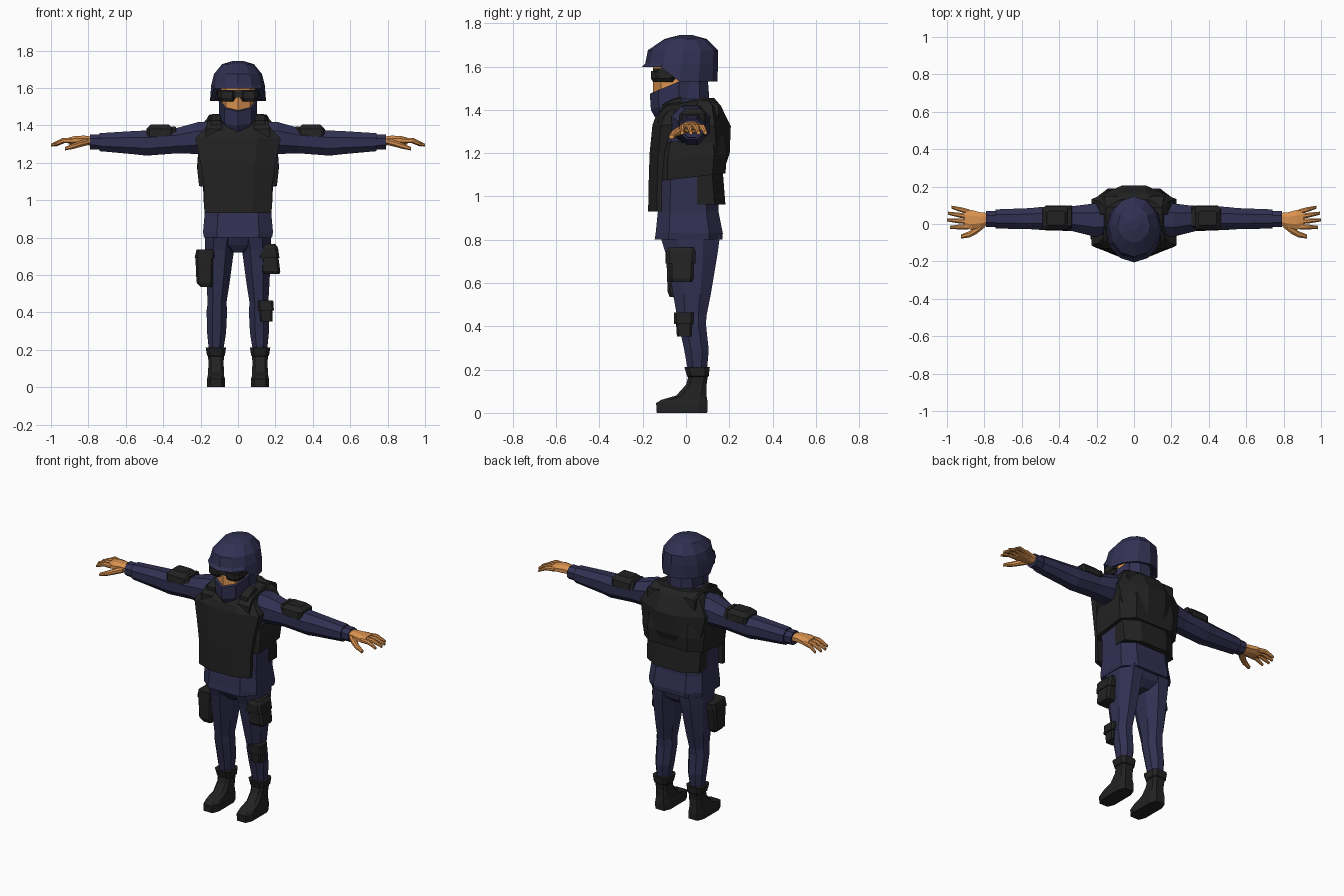
import bpy, bmesh, math
from mathutils import Vector


def material(name, rgb):
    m = bpy.data.materials.new(name)
    m.diffuse_color = (*rgb, 1)
    return m


NAVY = material("navy cloth", (0.031, 0.030, 0.085))
BLACK = material("black gear", (0.016, 0.016, 0.016))
SKIN = material("skin", (0.70, 0.29, 0.08))


def loft(name, strands, mat, side=1):
    """One object from strands; each strand is a list of rings skinned together. side=-1 mirrors x."""
    bm = bmesh.new()
    for rings in strands:
        vs = [[bm.verts.new((p[0] * side, p[1], p[2])) for p in r] for r in rings]
        n = len(vs[0])
        for a, b in zip(vs, vs[1:]):
            for i in range(n):
                bm.faces.new((a[i], a[(i + 1) % n], b[(i + 1) % n], b[i]))
        bm.faces.new(vs[0])
        bm.faces.new(vs[-1])
    bmesh.ops.recalc_face_normals(bm, faces=bm.faces)
    me = bpy.data.meshes.new(name)
    bm.to_mesh(me)
    bm.free()
    me.materials.append(mat)
    ob = bpy.data.objects.new(name, me)
    bpy.context.collection.objects.link(ob)
    return ob


def octo(axis, t, a0, a1, b0, b1, k=0.28):
    """Chamfered rectangle across an axis at position t."""
    da, db = k * (a1 - a0), k * (b1 - b0)
    pts = [(a0 + da, b0), (a1 - da, b0), (a1, b0 + db), (a1, b1 - db),
           (a1 - da, b1), (a0 + da, b1), (a0, b1 - db), (a0, b0 + db)]
    return [{"x": (t, a, b), "y": (a, t, b), "z": (a, b, t)}[axis] for a, b in pts]


def octs(axis, rows, k=0.28):
    return [octo(axis, *r, k=k) for r in rows]


def oval(cy, rx, ry, zfun, n):
    """Polygon with a corner pointing forward; height follows a rule of y."""
    out = []
    for i in range(n):
        a = 2 * math.pi * i / n
        y = cy - ry * math.cos(a)
        out.append((rx * math.sin(a), y, zfun(y)))
    return out


def slab(z, w, face, inner, flat=0.45, turn=0.04):
    """Armour plate section; the outer face is bent at two edges."""
    s = 1 if face < inner else -1
    return [(-w, inner, z), (-w, face + s * turn, z), (-w * flat, face, z),
            (w * flat, face, z), (w, face + s * turn, z), (w, inner, z)]


# Head: skin, mask and neck
loft("face", [[oval(-.03, .092, .122, lambda y, z=z: z, 8) for z in (1.42, 1.52, 1.64)]], SKIN)
loft("mask", [[oval(-.032, .080, .112, lambda y: 1.365 + (y + .15) * .3, 8),
               oval(-.034, .100, .128, lambda y: 1.40 + (y + .16) * .3, 8),
               oval(-.032, .103, .135, lambda y: 1.475 + (y + .165) * .42, 8)]], NAVY)
loft("neck", [octs("z", [(1.30, -.11, .11, -.08, .12), (1.42, -.09, .09, -.06, .11),
                         (1.55, -.085, .085, -.04, .1)])], NAVY)

# Helmet: raised brim over the face, hollow underneath
rim = lambda y: 1.597 if y < -.09 else 1.53
loft("helmet", [[
    oval(-.03, .085, .11, lambda y: 1.64, 12),
    oval(-.03, .122, .145, lambda y: rim(y) + .01, 12),
    oval(-.03, .150, .175, rim, 12),
    oval(-.02, .143, .168, lambda y: 1.615, 12),
    oval(-.014, .128, .162, lambda y: 1.675, 12),
    oval(-.002, .085, .098, lambda y: 1.727, 12),
    oval(.0, .025, .03, lambda y: 1.745, 12)]], NAVY)

# Goggles: bar, two lenses and side straps
loft("goggles", [octs("z", [(1.55, -.11, .11, -.155, -.03), (1.59, -.108, .108, -.15, -.03)], .2)] +
     [[[(s * x, y, z) for x, y, z in r] for r in
       octs("z", [(1.528, .02, .095, -.152, -.06), (1.545, .01, .108, -.162, -.05),
                  (1.58, .01, .108, -.162, -.05)], .2)] for s in (1, -1)], BLACK)

# Shirt and hips
loft("shirt", [octs("z", [(.80, -.182, .182, -.145, .168), (.83, -.187, .187, -.14, .17),
                          (.93, -.178, .178, -.13, .15), (1.1, -.185, .185, -.125, .145),
                          (1.3, -.2, .2, -.12, .15), (1.4, -.165, .165, -.09, .13),
                          (1.45, -.09, .09, -.06, .11)], .2)], NAVY)
loft("hips", [octs("z", [(.72, -.045, .045, -.06, .10), (.76, -.12, .12, -.09, .14),
                         (.82, -.172, .172, -.12, .155)])], NAVY)

# Armoured vest: front plate, back plate, waist panel and side band
loft("vest_front", [[slab(.93, .18, -.175, -.11), slab(1.08, .183, -.172, -.11),
                     slab(1.2, .20, -.168, -.1), slab(1.33, .228, -.155, -.06),
                     slab(1.37, .19, -.14, -.06), slab(1.41, .155, -.105, -.05)]], BLACK)
loft("vest_back", [[slab(1.15, .13, .185, .08, .4), slab(1.2, .205, .202, .06, .3, .06),
                    slab(1.325, .228, .207, .06, .27, .075), slab(1.42, .18, .16, .05, .4),
                    slab(1.455, .15, .13, .06, .5)]], BLACK)
loft("vest_waist_back", [[slab(.963, .182, .182, .05, .5, .05), slab(1.14, .19, .168, .05, .5, .05)]], BLACK)
band = octs("z", [(1.085, -.208, .208, -.145, .182), (1.175, -.218, .218, -.145, .19),
                  (1.26, -.212, .212, -.13, .18)], .18)
loft("vest_band", [[[(x, y, z + .12 * y) for x, y, z in r] for r in band]], BLACK)

for side, tag in ((1, "left"), (-1, "right")):
    # Shoulder strap with a small buckle
    loft(tag + "_shoulder_strap", [octs("y", [
        (-.13, .08, .17, 1.33, 1.38), (-.09, .08, .165, 1.37, 1.425), (0, .085, .16, 1.38, 1.44),
        (.09, .085, .16, 1.38, 1.458), (.15, .08, .17, 1.36, 1.43)], .12)], BLACK, side)
    loft(tag + "_strap_buckle", [octs("y", [(-.11, .09, .145, 1.38, 1.425), (-.06, .09, .145, 1.41, 1.452),
                                            (-.02, .09, .145, 1.42, 1.46)], .12)], BLACK, side)

    # Sleeve and cuff
    loft(tag + "_sleeve", [octs("x", [
        (.10, -.06, .12, 1.25, 1.42), (.21, -.068, .11, 1.247, 1.418), (.33, -.038, .095, 1.25, 1.385),
        (.49, -.032, .092, 1.238, 1.372), (.55, -.028, .085, 1.245, 1.37), (.74, -.024, .078, 1.262, 1.358)])],
        NAVY, side)
    loft(tag + "_cuff", [octs("x", [(.72, -.016, .07, 1.27, 1.35), (.79, -.016, .07, 1.272, 1.352)])], NAVY, side)

    # Hand: palm, four fingers and thumb
    hand = [octs("x", [(.77, -.005, .058, 1.292, 1.338), (.82, -.02, .062, 1.295, 1.345),
                       (.87, -.03, .075, 1.298, 1.343), (.905, -.02, .075, 1.298, 1.335)])]
    for y0, y1, tip in ((.064, .09, .975), (.038, .058, .995), (.012, .022, 1.0), (-.014, -.018, .985)):
        rows = []
        for f, z, r in ((0, 1.318, .014), (.5, 1.318, .013), (1, 1.294, .008)):
            y = y0 + (y1 - y0) * f
            rows.append((.88 + (tip - .88) * f, y - r, y + r, z - r, z + r))
        hand.append(octs("x", rows))
    hand.append(octs("x", [(.80, -.02, .03, 1.295, 1.33), (.84, -.052, -.005, 1.285, 1.32),
                           (.88, -.072, -.038, 1.274, 1.304), (.925, -.078, -.056, 1.266, 1.284)]))
    loft(tag + "_hand", hand, SKIN, side)

    # Upper arm pouch, set a little further out on one arm
    d = .0 if side == 1 else .025
    loft(tag + "_arm_pouch", [
        octs("z", [(1.34, .32 + d, .46 + d, -.035, .1), (1.38, .32 + d, .465 + d, -.03, .095),
                   (1.405, .345 + d, .44 + d, -.005, .07)], .1),
        octs("z", [(1.35, .305 + d, .33 + d, -.03, .1), (1.395, .308 + d, .33 + d, -.01, .08)], .1)], BLACK, side)

    # Trouser leg
    loft(tag + "_trouser_leg", [octs("z", [
        (.82, .005, .178, -.12, .157), (.73, .022, .176, -.092, .145), (.55, .046, .168, -.06, .115),
        (.45, .062, .162, -.042, .095), (.41, .058, .168, -.034, .092), (.29, .064, .165, -.008, .105),
        (.19, .08, .155, .01, .096)])], NAVY, side)

    # Boot: sole, toe, ankle and collar
    loft(tag + "_boot", [octs("z", [
        (0, .07, .165, -.135, .098), (.045, .07, .165, -.138, .1), (.06, .074, .162, -.115, .098),
        (.08, .075, .16, -.045, .095), (.13, .077, .158, .0, .095), (.165, .075, .16, .01, .1),
        (.17, .07, .166, .005, .105), (.212, .064, .173, -.008, .11)], .18)], BLACK, side)

# Thigh pouch and shin pouch on the left leg, each with a flap
loft("thigh_pouch", [
    octs("z", [(.605, .135, .222, -.068, .028), (.62, .122, .226, -.078, .036), (.74, .115, .21, -.08, .038)], .12),
    octs("z", [(.69, .108, .222, -.09, .043), (.745, .108, .214, -.092, .043), (.765, .125, .2, -.08, .035)], .12)],
    BLACK)
loft("shin_pouch", [
    octs("z", [(.352, .12, .184, -.042, .025), (.44, .11, .185, -.048, .028)], .12),
    octs("z", [(.41, .108, .192, -.055, .034), (.463, .106, .188, -.055, .034)], .12)], BLACK)

# Thigh holster on the right leg
loft("thigh_holster", [
    octs("z", [(.535, .14, .198, -.075, -.01), (.56, .135, .222, -.085, .01), (.70, .13, .228, -.09, .035)], .12),
    octs("z", [(.69, .12, .232, -.095, .042), (.735, .12, .222, -.095, .042)], .12)], BLACK, -1)
